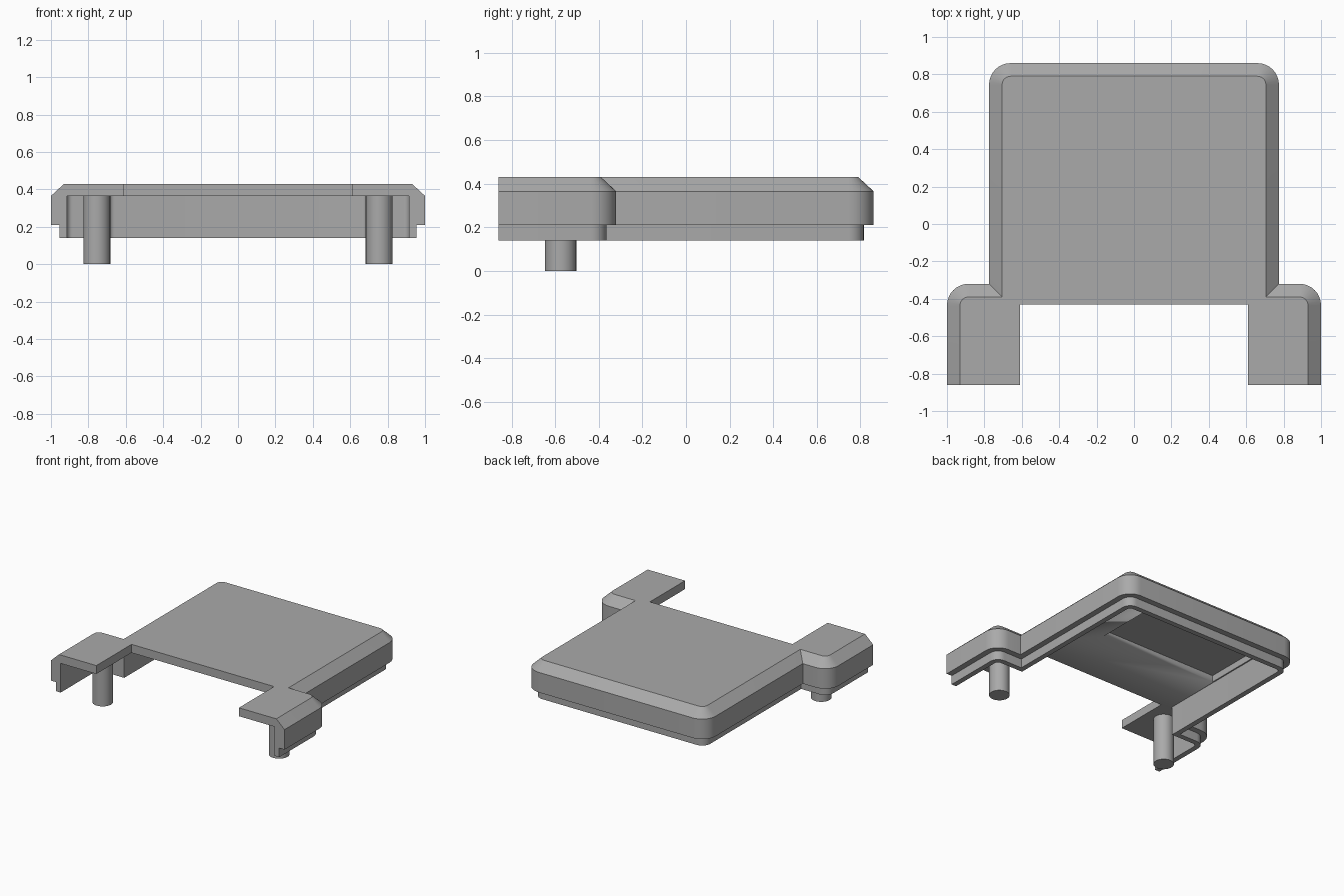
import bpy
import bmesh
import math
from mathutils import Vector

if "Cube" in bpy.data.objects:
    bpy.data.objects.remove(bpy.data.objects["Cube"])

grey = bpy.data.materials.new("mid_grey")
grey.use_nodes = True
grey.diffuse_color = (0.4, 0.4, 0.4, 1)
grey.node_tree.nodes["Principled BSDF"].inputs["Base Color"].default_value = (0.4, 0.4, 0.4, 1)

FRONT, BACK, NOTCH, SHOULDER = -0.86, 0.86, -0.43, -0.32
WIDE, NARROW, GAP, ROUND = 1.0, 0.775, 0.61, 0.115


def half_path(inset):
    """Left half of the outline, from the front end to the back, moved inwards."""
    r = max(ROUND - inset, 0.02)

    def corner(x, y):
        return [(x - r + r * math.cos(a), y - r + r * math.sin(a))
                for a in (math.radians(90 * i / 8) for i in range(9))]
    wide, narrow = WIDE - inset, NARROW - inset
    return ([(wide, FRONT)] + corner(wide, SHOULDER - inset)
            + [(narrow, SHOULDER - inset)] + corner(narrow, BACK - inset))


def full_path(inset):
    half = half_path(inset)
    return half + [(-x, y) for x, y in reversed(half)]


def finish(name, bm):
    bmesh.ops.recalc_face_normals(bm, faces=bm.faces)
    mesh = bpy.data.meshes.new(name)
    bm.to_mesh(mesh)
    bm.free()
    obj = bpy.data.objects.new(name, mesh)
    bpy.context.collection.objects.link(obj)
    mesh.materials.append(grey)
    bpy.ops.object.select_all(action='DESELECT')
    obj.select_set(True)
    bpy.context.view_layer.objects.active = obj
    bpy.ops.object.shade_smooth_by_angle(angle=math.radians(30))
    return obj


# Rim: stepped wall section swept along the open outline
section = [(0.0, 0.21), (0.0, 0.365), (0.07, 0.43), (0.085, 0.43),
           (0.085, 0.14), (0.045, 0.14), (0.045, 0.21)]
bm = bmesh.new()
rails = [[bm.verts.new((x, y, z)) for x, y in full_path(inset)] for inset, z in section]
for i, rail in enumerate(rails):
    other = rails[(i + 1) % len(rails)]
    for j in range(len(rail) - 1):
        bm.faces.new((rail[j], rail[j + 1], other[j + 1], other[j]))
for end in (0, -1):
    bm.faces.new([rail[end] for rail in rails])
finish("rim_wall", bm)

# Top plate: notched slab that fills the rim
notch = [(-GAP, FRONT), (-GAP, NOTCH), (GAP, NOTCH), (GAP, FRONT)]
bm = bmesh.new()
base = bm.faces.new([bm.verts.new((x, y, 0.365)) for x, y in full_path(0.085) + notch])
slab = bmesh.ops.extrude_face_region(bm, geom=[base])
bmesh.ops.translate(bm, vec=(0, 0, 0.065),
                    verts=[v for v in slab["geom"] if isinstance(v, bmesh.types.BMVert)])
plate = finish("top_plate", bm)

# Shallow pocket in the underside of the plate
bm = bmesh.new()
bmesh.ops.create_cube(bm, size=1)
low, high = Vector((-0.68, 0.05, 0.3)), Vector((0.32, 0.65, 0.415))
for v in bm.verts:
    v.co = (low + high) / 2 + v.co * (high - low)
cutter = finish("pocket_cutter", bm)
cutter.hide_render = True
cutter.hide_set(True)
cut = plate.modifiers.new("pocket", 'BOOLEAN')
cut.operation = 'DIFFERENCE'
cut.solver = 'EXACT'
cut.object = cutter

# Pegs under the two arms
for side, x in (("left", 0.755), ("right", -0.755)):
    bm = bmesh.new()
    bmesh.ops.create_cone(bm, cap_ends=True, segments=32, radius1=0.072, radius2=0.072, depth=0.38)
    bmesh.ops.translate(bm, verts=bm.verts, vec=(x, -0.575, 0.19))
    finish(side + "_peg", bm)
